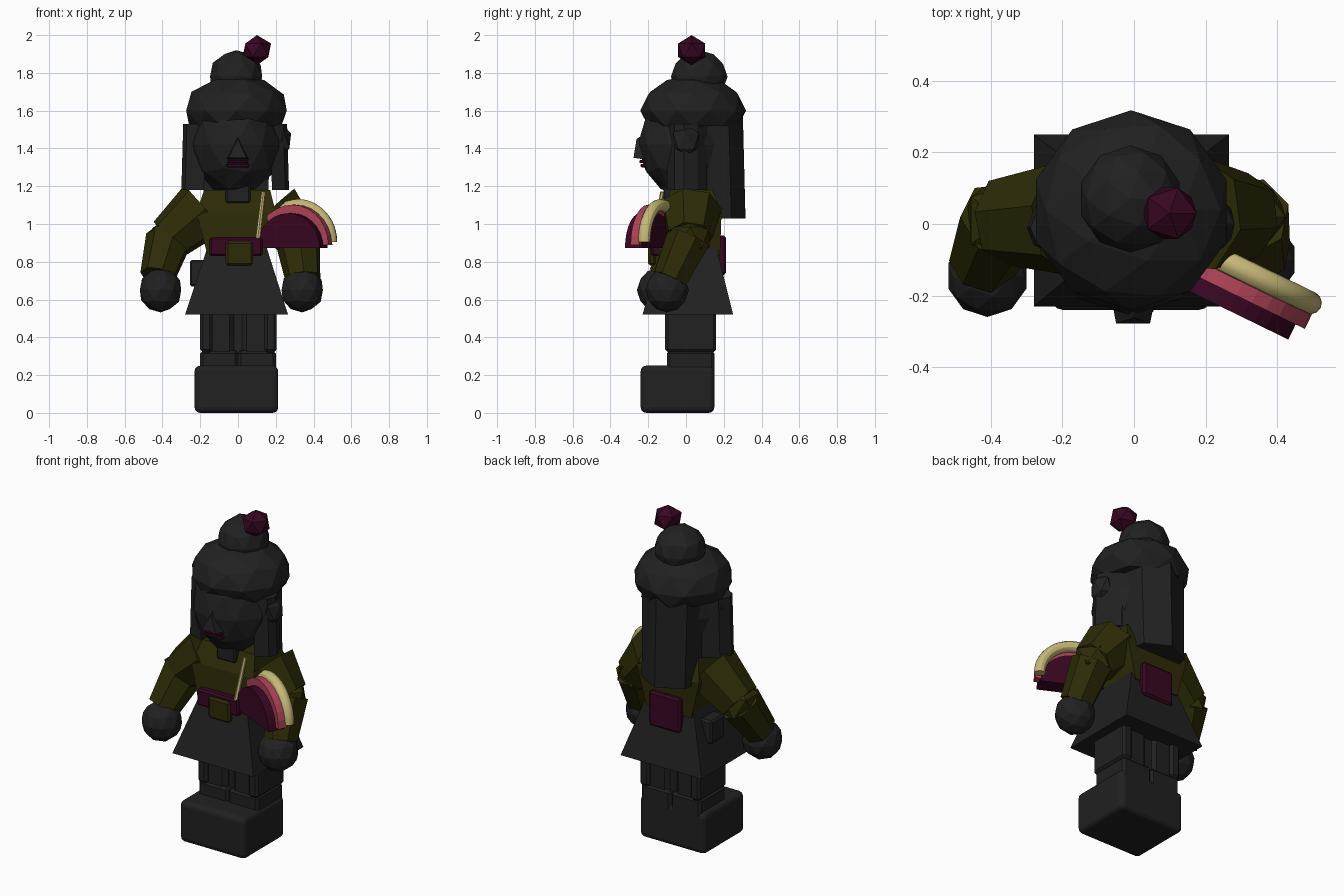
import bpy, bmesh, math
from mathutils import Vector, Matrix

if "Cube" in bpy.data.objects:
    bpy.data.objects.remove(bpy.data.objects["Cube"])


def material(name, rgb):
    m = bpy.data.materials.new(name)
    m.diffuse_color = (*rgb, 1)
    m.use_nodes = True
    m.node_tree.nodes["Principled BSDF"].inputs["Base Color"].default_value = m.diffuse_color
    return m


CHARCOAL = material("charcoal", (0.015, 0.015, 0.015))
OLIVE = material("olive", (0.026, 0.024, 0.002))
PLUM = material("plum", (0.04, 0.002, 0.016))
PINK = material("pink", (0.42, 0.055, 0.095))
CREAM = material("cream", (0.56, 0.48, 0.18))


def finish(name, bm, mat, smooth=False):
    bmesh.ops.recalc_face_normals(bm, faces=bm.faces[:])
    me = bpy.data.meshes.new(name)
    bm.to_mesh(me)
    bm.free()
    for p in me.polygons:
        p.use_smooth = smooth
    me.materials.append(mat)
    ob = bpy.data.objects.new(name, me)
    bpy.context.collection.objects.link(ob)
    return ob


def loft(name, rings, mat, smooth=False):
    """Skin closed rings of equal length and cap both ends."""
    bm = bmesh.new()
    vs = [[bm.verts.new(p) for p in r] for r in rings]
    n = len(vs[0])
    for a, b in zip(vs, vs[1:]):
        for i in range(n):
            bm.faces.new((a[i], a[(i + 1) % n], b[(i + 1) % n], b[i]))
    bm.faces.new(vs[0][::-1])
    bm.faces.new(vs[-1])
    return finish(name, bm, mat, smooth)


def rect(x0, x1, y0, y1, z):
    return [(x0, y0, z), (x1, y0, z), (x1, y1, z), (x0, y1, z)]


def box(name, x, y, z, mat, bevel=0.0, segments=1):
    ob = loft(name, [rect(*x, *y, z[0]), rect(*x, *y, z[1])], mat)
    if bevel:
        mod = ob.modifiers.new("bevel", 'BEVEL')
        mod.width, mod.segments = bevel, segments
    return ob


def ball(name, centre, radii, mat, level=2, floor=None):
    bm = bmesh.new()
    bmesh.ops.create_icosphere(bm, subdivisions=level, radius=1)
    for v in bm.verts:
        v.co = Vector(centre) + Vector([a * b for a, b in zip(v.co, radii)])
        if floor is not None:
            v.co.z = max(v.co.z, floor)
    return finish(name, bm, mat)


def limb(name, a, b, ra, rb, mat, sides=7):
    a, b = Vector(a), Vector(b)
    q = (b - a).to_track_quat('Z', 'Y')
    rings = []
    for c, r in ((a, ra), (b, rb)):
        rings.append([c + q @ Vector((r * math.cos(t), r * math.sin(t), 0))
                      for t in (2 * math.pi * i / sides for i in range(sides))])
    return loft(name, rings, mat)


# Boots and legs
box("boots", (-0.23, 0.213), (-0.24, 0.15), (0, 0.25), CHARCOAL, 0.03, 3)
box("inner_legs", (-0.05, 0.05), (-0.06, 0.12), (0.2, 0.56), CHARCOAL)
for side, label in ((-1, "left"), (1, "right")):
    c = 0.1 * side
    box(label + "_leg", (c - 0.08, c + 0.08), (-0.09, 0.14), (0.2, 0.56), CHARCOAL, 0.025)
    box(label + "_shin_guard", (c - 0.1, c + 0.1), (-0.1, 0.15), (0.2, 0.33), CHARCOAL, 0.015)
    box(label + "_thigh_outer", (c + 0.07 * side - 0.03, c + 0.07 * side + 0.035),
        (-0.11, 0.16), (0.32, 0.54), CHARCOAL, 0.015)

# Skirt, hip pocket, torso and neck
loft("skirt", [rect(-0.28, 0.265, -0.23, 0.25, 0.52),
               rect(-0.16, 0.15, -0.13, 0.16, 0.88)], CHARCOAL)
box("hip_pocket", (-0.255, -0.155), (-0.01, 0.12), (0.67, 0.81), CHARCOAL, 0.01)
loft("torso", [rect(-0.16, 0.14, -0.15, 0.18, 0.83),
               rect(-0.22, 0.2, -0.135, 0.188, 1.06),
               rect(-0.18, 0.17, -0.08, 0.14, 1.18)], OLIVE)
box("neck", (-0.065, 0.065), (-0.12, 0.06), (1.11, 1.25), CHARCOAL, 0.01)

# Belt plate, buckle and back pouch
box("belt", (-0.15, 0.13), (-0.185, -0.12), (0.83, 0.93), PLUM, 0.01)
box("buckle", (-0.065, 0.08), (-0.2, -0.16), (0.78, 0.91), OLIVE, 0.012)
box("back_pouch", (-0.105, 0.105), (0.16, 0.212), (0.73, 0.94), PLUM, 0.012)

# Arms and hands
arms = {
    "left": ((-0.18, 0.02, 1.08), (-0.365, 0.01, 0.92), (-0.425, -0.11, 0.72), (-0.41, -0.145, 0.65), 0.125),
    "right": ((0.18, 0.025, 1.08), (0.315, 0.02, 0.93), (0.345, -0.08, 0.71), (0.34, -0.1, 0.65), 0.122),
}
for label, (shoulder, elbow, wrist, hand, r) in arms.items():
    limb(label + "_upper_arm", shoulder, elbow, 0.165, r, OLIVE)
    ball(label + "_elbow", elbow, (r, r, r), OLIVE, 1)
    limb(label + "_forearm", elbow, wrist, r, 0.095, OLIVE)
    ball(label + "_hand", hand, (0.115, 0.115, 0.118), CHARCOAL)

# Head with nose and lips
ball("head", (-0.01, -0.015, 1.42), (0.24, 0.24, 0.275), CHARCOAL)
loft("nose", [[(-0.065, -0.2, 1.34), (0.06, -0.2, 1.34), (0, -0.2, 1.49)],
              [(-0.05, -0.278, 1.35), (0.045, -0.278, 1.35), (0, -0.262, 1.45)]], CHARCOAL)
box("upper_lip", (-0.055, 0.055), (-0.247, -0.18), (1.322, 1.338), PLUM, 0.004)
box("lower_lip", (-0.06, 0.06), (-0.24, -0.17), (1.3, 1.318), PLUM, 0.004)

# Ears and side locks
for side, label, x in ((-1, "left", 0.3), (1, "right", 0.27)):
    ball(label + "_ear", (0.232 * side, 0.0, 1.44), (0.055, 0.08, 0.09), CHARCOAL, 1)
    section = [(0.18, -0.1), (x - 0.02, -0.06), (x, -0.01), (x - 0.03, 0.06), (0.18, 0.11)]
    loft(label + "_side_hair", [[(side * a, b, 1.18) for a, b in section],
                                [(side * (a - 0.01), b, 1.53) for a, b in section]], CHARCOAL)

# Long back hair with a ridge down the middle
back = [(0.16, 0.1), (0.13, 0.24), (-0.01, 0.315), (-0.16, 0.24), (-0.18, 0.1)]
loft("back_hair", [[(x, y, 1.03) for x, y in back],
                   [(x * 1.05, y - 0.015, 1.62) for x, y in back]], CHARCOAL)

# Hat with pompom
ball("hat_brim", (-0.008, 0.038, 1.6), (0.28, 0.28, 0.19), CHARCOAL, 2, 1.52)
ball("hat_crown", (-0.01, 0.07, 1.78), (0.145, 0.15, 0.14), CHARCOAL)
ball("pompom", (0.1, 0.03, 1.92), (0.084, 0.084, 0.08), PLUM, 1)


# Layered fan held at the right hip, turned about the vertical axis
TURN = Matrix.Rotation(math.radians(-26), 4, 'Z')


def half_disc(name, centre, radius, depth, mat, inner=0):
    """Half disc, or half ring when an inner radius is given."""
    ts = [math.pi * i / 14 for i in range(15)]
    outline = [(radius * math.cos(t), radius * math.sin(t)) for t in ts]
    if inner:
        outline += [(inner * math.cos(t), inner * math.sin(t)) for t in reversed(ts)]
    rings = [[Vector(centre) + TURN @ Vector((x, y, z)) for x, z in outline]
             for y in (-depth / 2, depth / 2)]
    return loft(name, rings, mat)


half_disc("fan_core", (0.287, -0.197, 0.872), 0.185, 0.1, PLUM)
half_disc("fan_middle_band", (0.298, -0.178, 0.89), 0.212, 0.05, PINK, 0.165)
arc = []
for i in range(25):
    t = math.pi * i / 24
    out = Vector((math.cos(t), 0, math.sin(t)))
    arc.append([Vector((0.318, -0.135, 0.905)) + TURN @ (
        out * (0.195 + 0.032 * math.cos(u)) + Vector((0, 0.032 * math.sin(u), 0)))
        for u in (2 * math.pi * k / 12 for k in range(12))])
rim = loft("fan_rim", arc, CREAM, True)
bpy.context.view_layer.objects.active = rim
rim.select_set(True)
bpy.ops.object.shade_smooth_by_angle()

# Slim stick beside the fan
limb("fan_stick", (0.105, -0.17, 0.92), (0.135, -0.125, 1.17), 0.013, 0.011, CREAM, 6)
